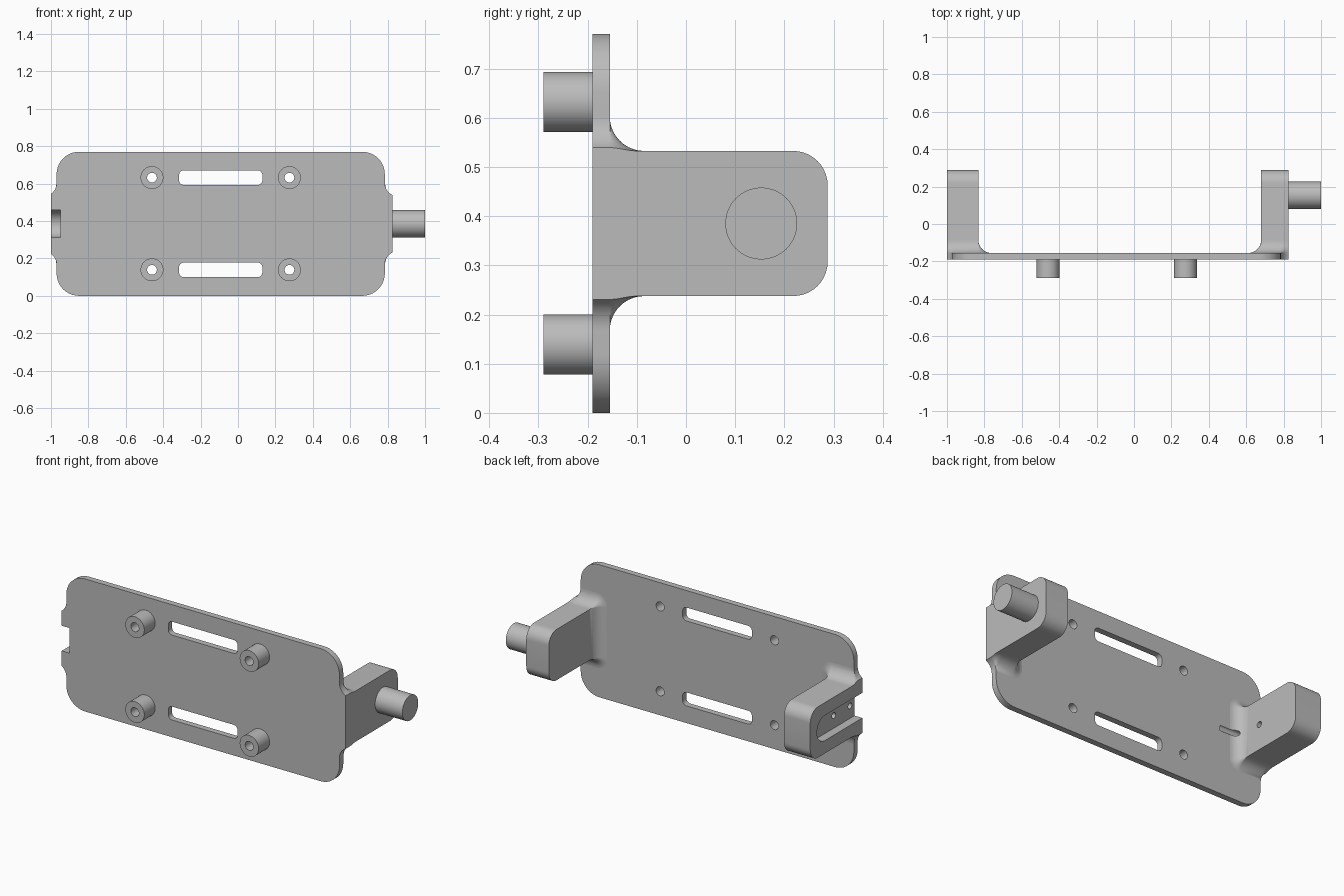
import bpy
import bmesh
from math import cos, sin, pi, sqrt, radians

if "Cube" in bpy.data.objects:
    bpy.data.objects.remove(bpy.data.objects["Cube"], do_unlink=True)

FRONT, BACK = -0.19, -0.155     # plate faces
ARM_END = 0.288
HEIGHT = 0.77
MID = HEIGHT / 2
HALF = 0.1475                   # half height of an arm
R = 0.07                        # blend radius
PIVOT_Y, PIVOT_R = 0.153, 0.073
STEPS = 10

grey = bpy.data.materials.new("light grey")
grey.use_nodes = True
COLOUR = (0.5, 0.5, 0.5, 1)
grey.diffuse_color = COLOUR
grey.node_tree.nodes["Principled BSDF"].inputs["Base Color"].default_value = COLOUR


def loft(name, sections):
    """Closed solid through matching rings of points."""
    bm = bmesh.new()
    rings = [[bm.verts.new(p) for p in s] for s in sections]
    n = len(rings[0])
    for a, b in zip(rings, rings[1:]):
        for i in range(n):
            j = (i + 1) % n
            bm.faces.new((a[i], a[j], b[j], b[i]))
    bm.faces.new(rings[0])
    bm.faces.new(rings[-1])
    bmesh.ops.remove_doubles(bm, verts=bm.verts, dist=1e-5)
    bmesh.ops.recalc_face_normals(bm, faces=bm.faces)
    mesh = bpy.data.meshes.new(name)
    bm.to_mesh(mesh)
    bm.free()
    mesh.materials.append(grey)
    ob = bpy.data.objects.new(name, mesh)
    bpy.context.collection.objects.link(ob)
    return ob


def along_y(name, pts, a, b):
    return loft(name, [[(x, y, z) for x, z in pts] for y in (a, b)])


def along_x(name, pts, a, b):
    return loft(name, [[(x, y, z) for y, z in pts] for x in (a, b)])


def arc(cx, cy, r, start, end, n=STEPS):
    return [(cx + r * cos(t), cy + r * sin(t))
            for t in (radians(start + (end - start) * i / n) for i in range(n + 1))]


def circle(cx, cy, r, n=40):
    return arc(cx, cy, r, 0, 360, n)[:-1]


def rounded_rect(x0, x1, z0, z1, r):
    return (arc(x1 - r, z1 - r, r, 0, 90) + arc(x0 + r, z1 - r, r, 90, 180)
            + arc(x0 + r, z0 + r, r, 180, 270) + arc(x1 - r, z0 + r, r, 270, 360))


def blend(d):
    """Height of the concave blend at distance d from the wall."""
    return R - sqrt(max(0, R * R - (R - d) ** 2)) if d < R else 0


def ease(n=STEPS):
    return [1 - cos(pi / 2 * i / n) for i in range(n + 1)]


def cut(ob, cutters):
    bpy.context.view_layer.objects.active = ob
    for c in cutters:
        mod = ob.modifiers.new("cut", "BOOLEAN")
        mod.operation, mod.solver, mod.object = "DIFFERENCE", "EXACT", c
        bpy.ops.object.modifier_apply(modifier=mod.name)


# Each side: outer face, direction inward, flare width, arm thickness
SIDES = {"right": (-1.0, 1, 0.03, 0.168), "left": (0.825, -1, 0.04, 0.145)}


# Plate outline with rounded corners and flares at the arms
def plate_side(outer, inward, flare, thick):
    edge = outer + inward * flare
    corner = [(edge + inward * (0.12 - x), z) for x, z in arc(0, HEIGHT - 0.12, 0.12, 90, 0)]
    curve = [(edge - inward * flare * k, MID + HALF + blend(flare * k)) for k in ease()]
    top = corner + curve
    return top + [(x, HEIGHT - z) for x, z in reversed(top)]


outline = plate_side(*SIDES["left"]) + plate_side(*SIDES["right"])[::-1]
plate = along_y("back_plate", outline, FRONT, BACK)


# Arm with rounded end, and a blend that wraps the plate edge
def make_arm(side, outer, inward, flare, thick):
    sections = []
    for q in [flare * i / 6 for i in range(7)] + [thick]:
        overhang = max(0, flare - q)
        top = [(BACK + R * k, HALF + blend(sqrt(overhang ** 2 + (R * k) ** 2)))
               for k in ease()]
        top += arc(ARM_END - R, HALF - R, R, 90, 0)
        ring = top + [(y, -z) for y, z in reversed(top)]
        sections.append([(outer + inward * q, y, MID + z) for y, z in ring])
    return loft(side + "_arm", sections)


# Concave blend between the inner arm face and the plate
def make_skirt(side, outer, inward, flare, thick):
    sections = []
    for i in range(STEPS + 1):
        u = R * (1 - cos(radians(86) * i / STEPS))
        reach = sqrt(R * R - u * u)
        top = [(BACK + blend(sqrt(u * u + (reach * k) ** 2)), HALF + reach * k)
               for k in reversed(ease())]
        ring = top + [(y, -z) for y, z in reversed(top)]
        sections.append([(outer + inward * (thick + u), y, MID + z) for y, z in ring])
    return loft(side + "_arm_blend", sections)


arms = {s: make_arm(s, *v) for s, v in SIDES.items()}
skirts = {s: make_skirt(s, *v) for s, v in SIDES.items()}

# Pivot pin on the left arm
pin = along_x("pivot_pin", circle(PIVOT_Y, MID, PIVOT_R, 64), 0.825, 1.0)

# Standoffs on the front, with their screw holes
bosses, screw_cutters, slot_cutters = [], [], []
for row, z in (("lower", 0.139), ("upper", 0.632)):
    for side, x in (("right", -0.46), ("left", 0.275)):
        bosses.append(along_y(f"{row}_{side}_standoff", circle(x, z, 0.061, 48), -0.29, FRONT))
        screw_cutters.append(along_y("screw_cutter", circle(x, z, 0.026), -0.4, 0))
    slot = rounded_rect(-0.315, 0.13, z - 0.039, z + 0.039, 0.025)
    slot_cutters.append(along_y("slot_cutter", slot, -0.3, 0))

# Round-ended pocket and two small holes in the right arm
pocket_shape = [(-0.3, MID - PIVOT_R)] + arc(PIVOT_Y, MID, PIVOT_R, -90, 90, 32) + [(-0.3, MID + PIVOT_R)]
pocket = along_x("pocket_cutter", pocket_shape, -1.1, -0.95)
small_holes = [along_x("small_hole_cutter", circle(y, MID, 0.017, 24), -1.05, -0.70)
               for y in (-0.148, 0.0)]

cut(plate, screw_cutters + slot_cutters + [pocket, small_holes[0]])
cut(arms["right"], [pocket] + small_holes)
cut(skirts["right"], small_holes[:1])
for boss, cutter in zip(bosses, screw_cutters):
    cut(boss, [cutter])
for c in screw_cutters + slot_cutters + small_holes + [pocket]:
    bpy.data.objects.remove(c, do_unlink=True)

# Smooth shading with crisp edges
bpy.ops.object.select_all(action="DESELECT")
for ob in [plate, pin] + bosses + list(arms.values()) + list(skirts.values()):
    ob.select_set(True)
bpy.context.view_layer.objects.active = plate
bpy.ops.object.shade_smooth_by_angle(angle=radians(30))
